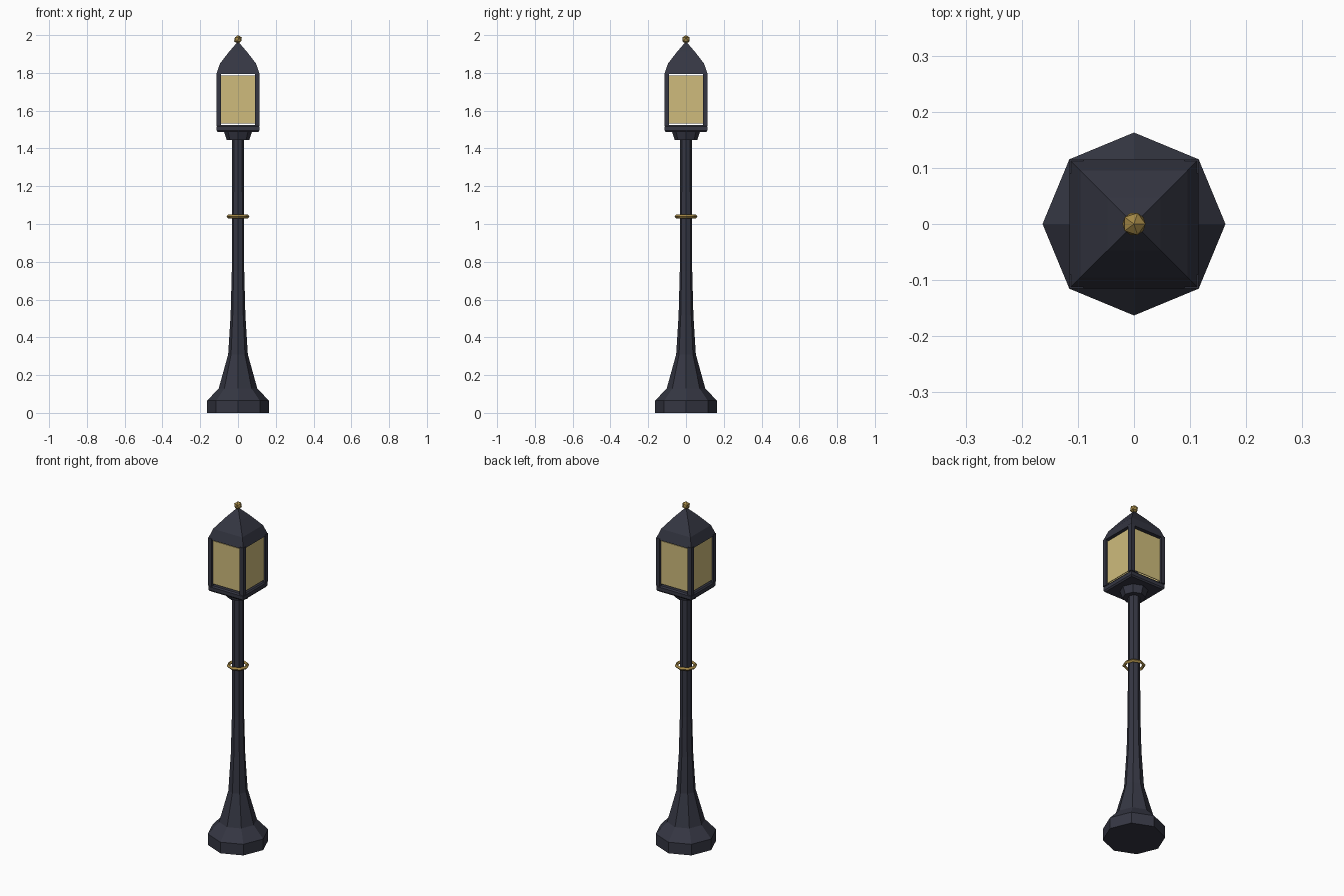
import bpy, bmesh, math

if "Cube" in bpy.data.objects:
    bpy.data.objects.remove(bpy.data.objects["Cube"])


def mat(name, col):
    m = bpy.data.materials.new(name)
    m.diffuse_color = col
    m.use_nodes = True
    m.node_tree.nodes["Principled BSDF"].inputs["Base Color"].default_value = m.diffuse_color
    return m


IRON = mat("dark_iron", (0.035, 0.037, 0.055, 1))
GOLD = mat("brass", (0.36, 0.24, 0.06, 1))
GLASS = mat("warm_glass", (0.62, 0.5, 0.2, 0.85))


def finish(name, bm, m):
    bmesh.ops.recalc_face_normals(bm, faces=bm.faces)
    me = bpy.data.meshes.new(name)
    bm.to_mesh(me)
    bm.free()
    me.materials.append(m)
    ob = bpy.data.objects.new(name, me)
    bpy.context.collection.objects.link(ob)
    return ob


def lathe(name, profile, sides, m, turn=0.0, closed=False):
    """Stack of polygon rings from (radius, z); capped, or looped as a hoop."""
    bm = bmesh.new()
    rings = [[bm.verts.new((r * math.cos(turn + math.tau * i / sides),
                            r * math.sin(turn + math.tau * i / sides), z))
              for i in range(sides)] for r, z in profile]
    pairs = list(zip(rings, rings[1:]))
    if closed:
        pairs.append((rings[-1], rings[0]))
    else:
        bm.faces.new(rings[0][::-1])
        bm.faces.new(rings[-1])
    for a, b in pairs:
        for i in range(sides):
            j = (i + 1) % sides
            bm.faces.new((a[i], a[j], b[j], b[i]))
    return finish(name, bm, m)


def square(name, profile, m):
    """Square stack from (half width, z)."""
    return lathe(name, [(h * math.sqrt(2), z) for h, z in profile], 4, m, math.pi / 4)


def box(name, x, y, z, m):
    bm = bmesh.new()
    bmesh.ops.create_cube(bm, size=1)
    for v in bm.verts:
        for k, (lo, hi) in enumerate((x, y, z)):
            v.co[k] = hi if v.co[k] > 0 else lo
    return finish(name, bm, m)


# Octagonal base and tapering pole
lathe("pole", [(0.163, 0), (0.163, 0.065), (0.102, 0.13), (0.052, 0.31),
               (0.039, 0.52), (0.033, 0.75), (0.031, 1.46)], 8, IRON)

# Brass hoop round the pole
lathe("pole_ring", [(0.061, 1.04), (0.052, 1.05), (0.042, 1.04), (0.052, 1.03)],
      8, GOLD, closed=True)

# Lantern support and floor
lathe("lantern_collar", [(0.06, 1.445), (0.075, 1.49)], 8, IRON)
square("lantern_floor", [(0.107, 1.487), (0.113, 1.495), (0.113, 1.515), (0.107, 1.523)], IRON)

# Corner posts
for sx in (-1, 1):
    for sy in (-1, 1):
        box("corner_post", sorted((sx * 0.09, sx * 0.115)),
            sorted((sy * 0.09, sy * 0.115)), (1.52, 1.80), IRON)

# Glass panes, one per side
for i in range(4):
    pane = box("glass_pane", (-0.092, 0.092), (-0.105, -0.101), (1.533, 1.785), GLASS)
    pane.rotation_euler.z = i * math.pi / 2

# Roof
square("lantern_roof", [(0.115, 1.793), (0.095, 1.85), (0.047, 1.912), (0.008, 1.957)], IRON)

# Finial ball
bm = bmesh.new()
bmesh.ops.create_icosphere(bm, subdivisions=1, radius=0.023)
bmesh.ops.translate(bm, verts=bm.verts, vec=(0, 0, 1.977))
finish("finial", bm, GOLD)
